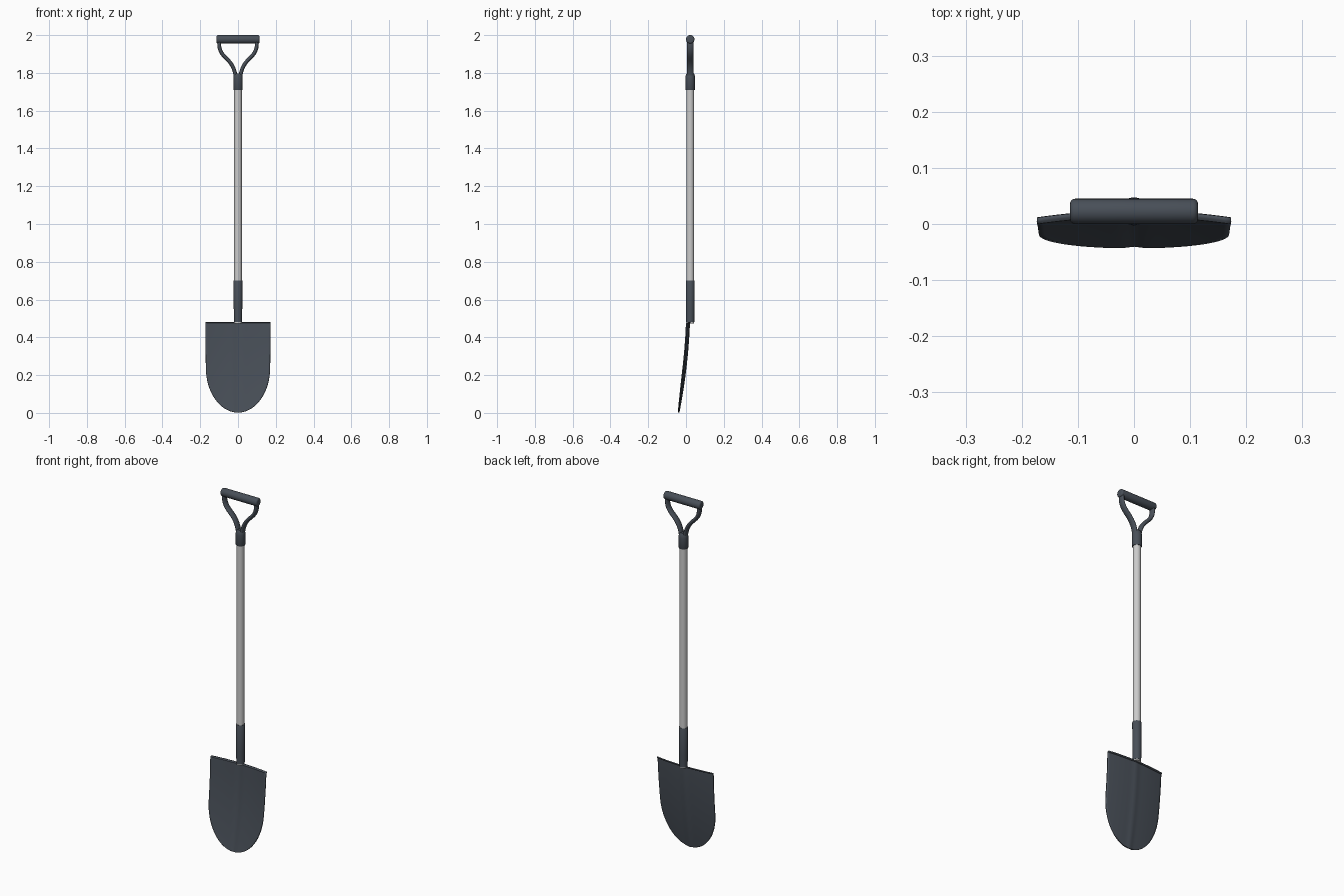
import bpy, bmesh, math
from mathutils import Vector

if "Cube" in bpy.data.objects:
    bpy.data.objects.remove(bpy.data.objects["Cube"])

YC = 0.0225  # depth of the shaft axis
slate = bpy.data.materials.new("slate")
slate.diffuse_color = (0.065, 0.078, 0.097, 1)
slate.use_nodes = True
slate.node_tree.nodes["Principled BSDF"].inputs["Base Color"].default_value = slate.diffuse_color


def finish(bm, name, mat=None):
    bmesh.ops.recalc_face_normals(bm, faces=bm.faces)
    me = bpy.data.meshes.new(name)
    bm.to_mesh(me)
    bm.free()
    ob = bpy.data.objects.new(name, me)
    bpy.context.collection.objects.link(ob)
    if mat:
        me.materials.append(mat)
    bpy.context.view_layer.objects.active = ob
    ob.select_set(True)
    bpy.ops.object.shade_smooth_by_angle(angle=math.radians(40))
    ob.select_set(False)
    return ob


def skin(bm, rings, closed=True):
    """Bridge consecutive rows of points with quads."""
    rows = [[bm.verts.new(p) for p in r] for r in rings]
    n = len(rows[0])
    for a, b in zip(rows, rows[1:]):
        for i in range(n if closed else n - 1):
            j = (i + 1) % n
            bm.faces.new((a[i], a[j], b[j], b[i]))
    if closed:
        bm.faces.new(rows[0][::-1])
        bm.faces.new(rows[-1])


def lathe(name, profile, mat=None, axis="z", n=32):
    """Turn (radius, position) pairs around the z or x axis line."""
    rings = []
    for r, h in profile:
        ring = []
        for i in range(n):
            a = 2 * math.pi * i / n
            u, v = r * math.cos(a), r * math.sin(a)
            ring.append((u, YC + v, h) if axis == "z" else (h, YC + u, 2 - YC + v))
        rings.append(ring)
    bm = bmesh.new()
    skin(bm, rings)
    return finish(bm, name, mat)


# Shaft, blade socket and handle collar
lathe("shaft", [(0.0205, 0.474), (0.0205, 1.73)])
lathe("socket", [(0.0215, 0.48), (0.0225, 0.55), (0.0235, 0.698), (0.0225, 0.70)], slate)
lathe("handle_collar", [(0.0235, 1.71), (0.025, 1.713), (0.025, 1.77),
                        (0.0235, 1.79), (0.018, 1.798)], slate)

# Grip with rounded ends
half = [(0.0225 - 0.009 * (1 - math.sin(a)), 0.105 + 0.009 * math.cos(a))
        for a in [math.radians(d) for d in (0, 22, 45, 67, 90)]]
lathe("grip", [(r, -x) for r, x in half] + half[::-1], slate, axis="x")

# Curved handle arms, mirrored: an oval section swept along a path in xz
path = [(0.011, 1.765), (0.013, 1.79), (0.021, 1.820), (0.034, 1.846), (0.052, 1.868),
        (0.071, 1.885), (0.088, 1.905), (0.098, 1.928), (0.1, 1.95), (0.099, 1.976)]
for side, label in ((1, "right"), (-1, "left")):
    rings = []
    for i, (x, z) in enumerate(path):
        p, q = path[max(i - 1, 0)], path[min(i + 1, len(path) - 1)]
        t = Vector((q[0] - p[0], q[1] - p[1])).normalized()
        ring = []
        for k in range(16):
            a = 2 * math.pi * k / 16
            u, v = 0.0105 * math.cos(a), 0.018 * math.sin(a)
            ring.append((side * (x + u * t.y), YC + v, z - u * t.x))
        rings.append(ring)
    bm = bmesh.new()
    skin(bm, rings)
    arm = finish(bm, "handle_arm_" + label, slate)
    arm.modifiers.new("smooth", "SUBSURF").levels = 1

# Blade: dished sheet with rounded tip, faint centre rib and folded foot lip
TOP, ROUND, COLS = 0.474, 0.24, 32
THICK = 0.006


def blade_row(z, w, back=0.0):
    u = TOP - min(z, TOP)
    row = []
    for i in range(COLS + 1):
        x = w * (2 * i / COLS - 1)
        y = 0.015 - 0.04 * u - 0.165 * u * u - 0.42 * x * x
        y += 0.003 * math.exp(-(x / 0.016) ** 2) + back
        row.append((x, y, z))
    return row


rows = []
for i in range(17):  # elliptical tip
    a = math.radians(89 * (1 - i / 16))
    rows.append(blade_row(ROUND - (ROUND - 0.002) * math.sin(a), 0.17 * math.cos(a)))
for i in range(1, 9):  # straight sides
    f = i / 8
    rows.append(blade_row(ROUND + (TOP - ROUND) * f, 0.17 + 0.003 * f))
rows.append(blade_row(TOP + 0.002, 0.173, 0.003))
rows.append(blade_row(TOP + 0.003, 0.173, 0.009))
bm = bmesh.new()
skin(bm, rows, closed=False)
blade = finish(bm, "blade", slate)
sol = blade.modifiers.new("thickness", "SOLIDIFY")
sol.thickness = THICK
sol.offset = 0
